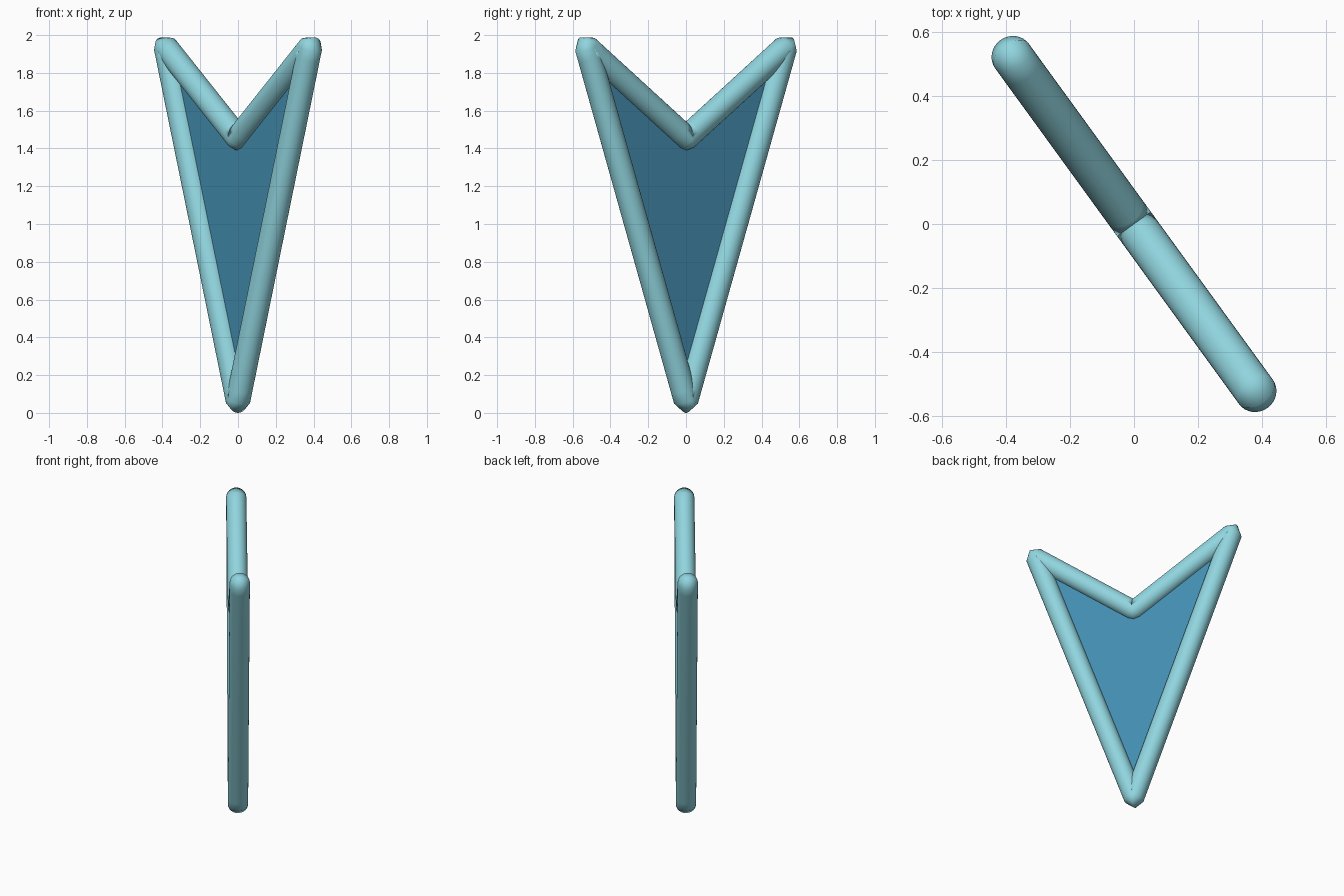
import bpy, bmesh, math
from mathutils import Vector

if "Cube" in bpy.data.objects:
    bpy.data.objects.remove(bpy.data.objects["Cube"])

ANG = math.radians(-54)                                 # heading of the flat shape seen from above
U = Vector((math.cos(ANG), math.sin(ANG), 0))           # in-plane horizontal
Z = Vector((0, 0, 1))
N = U.cross(Z).normalized()                             # across the thickness
R, SIDES = 0.065, 32
PROFILE = [(0, 0.065), (0.648, 1.935), (0, 1.455), (-0.648, 1.935)]
corners = [U * s + Z * z for s, z in PROFILE]


def material(name, rgb):
    m = bpy.data.materials.new(name)
    m.diffuse_color = (*rgb, 1)
    m.use_nodes = True
    m.node_tree.nodes["Principled BSDF"].inputs["Base Color"].default_value = m.diffuse_color
    return m


def finish(bm, name, mat):
    bmesh.ops.recalc_face_normals(bm, faces=bm.faces)
    me = bpy.data.meshes.new(name)
    bm.to_mesh(me)
    bm.free()
    me.materials.append(mat)
    ob = bpy.data.objects.new(name, me)
    bpy.context.collection.objects.link(ob)
    return ob


# tubular frame: one closed loft with blunt-pointed corners
bm = bmesh.new()
rings = []


def ring(centre, direction):
    side = N.cross(direction).normalized()
    rings.append([bm.verts.new(centre + R * (math.cos(a) * side + math.sin(a) * N))
                  for a in (2 * math.pi * i / SIDES for i in range(SIDES))])


for i, p in enumerate(corners):
    d_in = (p - corners[i - 1]).normalized()
    d_out = (corners[(i + 1) % 4] - p).normalized()
    ring(p - d_in * 0.06, d_in)
    ring(p - d_in * 0.002, d_in)
    ring(p, d_in + d_out)
    ring(p + d_out * 0.002, d_out)
    ring(p + d_out * 0.06, d_out)
for k, a in enumerate(rings):
    b = rings[(k + 1) % len(rings)]
    for j in range(SIDES):
        f = bm.faces.new((a[j], a[(j + 1) % SIDES], b[(j + 1) % SIDES], b[j]))
        f.smooth = True
finish(bm, "frame", material("pale aqua", (0.28, 0.66, 0.73)))

# thin panel filling the frame
T = 0.006
bm = bmesh.new()
face = bm.faces.new([bm.verts.new(p - N * T) for p in corners])
res = bmesh.ops.extrude_face_region(bm, geom=[face], use_keep_orig=True)
bmesh.ops.translate(bm, vec=N * 2 * T,
                    verts=[v for v in res["geom"] if isinstance(v, bmesh.types.BMVert)])
bmesh.ops.triangulate(bm, faces=[f for f in bm.faces if abs(f.normal.dot(N)) > 0.9])
finish(bm, "panel", material("deep blue", (0.055, 0.262, 0.43)))
